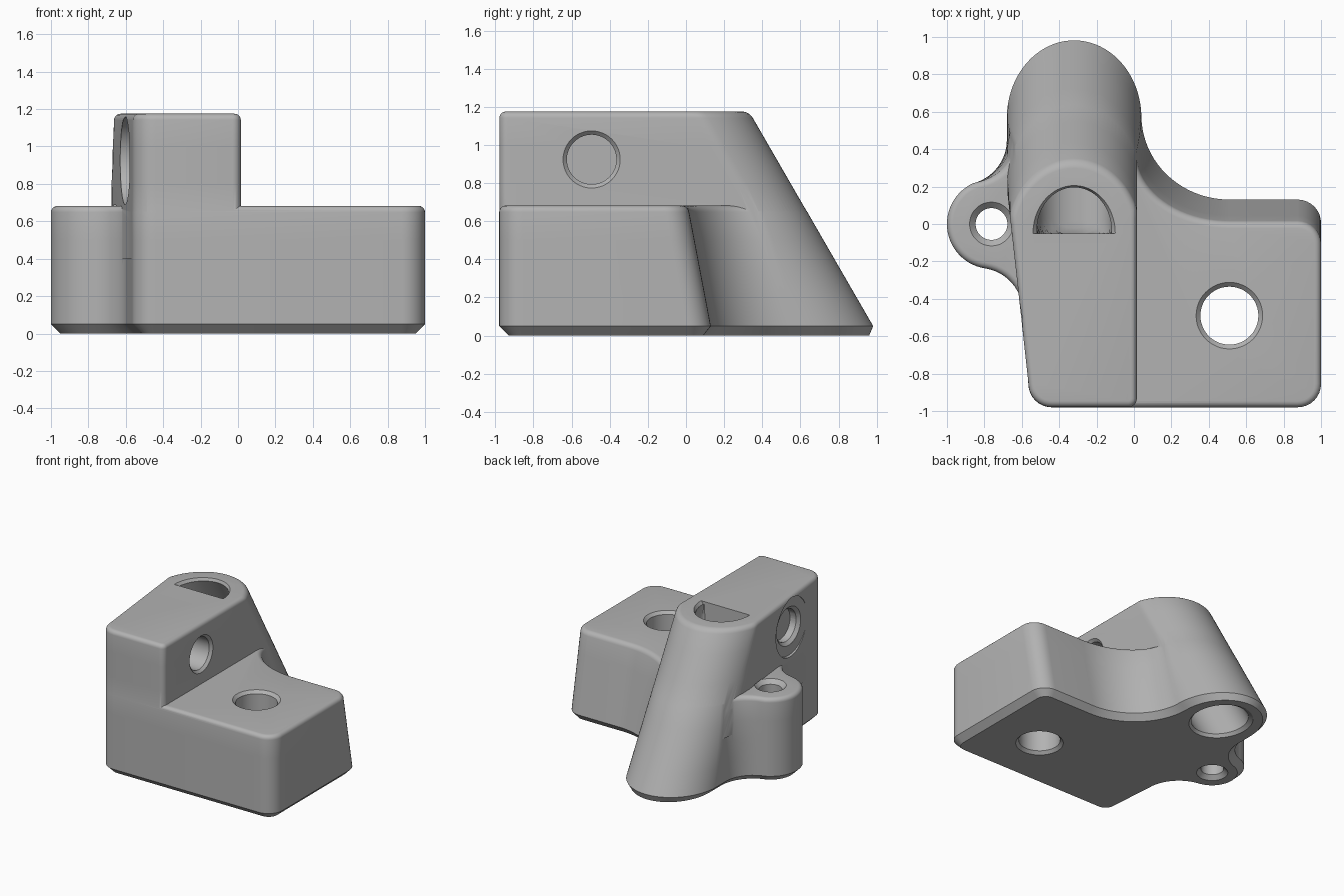
import bpy, bmesh, math
from math import sin, cos, radians
from mathutils import Matrix, Vector

if "Cube" in bpy.data.objects:
    bpy.data.objects.remove(bpy.data.objects["Cube"], do_unlink=True)

grey = bpy.data.materials.new("light_grey")
grey.use_nodes = True
grey.diffuse_color = (0.45, 0.45, 0.45, 1)
grey.node_tree.nodes["Principled BSDF"].inputs["Base Color"].default_value = (0.45, 0.45, 0.45, 1)

LOW, TOP, FRONT = 0.682, 1.175, -0.98
FILLET, CHAMFER, CORNER = 0.033, 0.05, 0.125
TILT = radians(30)
TUBE_X, TUBE_R = -0.32, 0.36


def arc(cx, cy, rx, ry, start, end, n):
    """Points of an elliptical arc, angles in degrees."""
    angles = [radians(start + (end - start) * i / n) for i in range(n + 1)]
    return [(cx + rx * cos(a), cy + ry * sin(a)) for a in angles]


def tube_y(z):
    return 0.595 - math.tan(TILT) * z


def tube_arc(z, start, end, n):
    return arc(TUBE_X, tube_y(z), TUBE_R, TUBE_R / cos(TILT), start, end, n)


def wall_x(y):
    """Slanted side wall of the tall block."""
    return -0.565 - 0.11 * (y + 0.86)


def front_left_corner():
    return arc(-0.44, FRONT + CORNER, CORNER, CORNER, 180, 270, 8)


def base_outline(z):
    t = z / LOW
    back = 0.14 - 0.19 * z
    pts = arc(1 - CORNER, FRONT + CORNER, CORNER, CORNER, 270, 360, 8)
    pts += arc(1 - CORNER, back - CORNER, CORNER, CORNER, 0, 90, 8)
    tube = tube_arc(z, 24 * t, 180 - 30 * t, 40)
    # Concave sweep from the low block into the tube
    ex, ey = tube[0]
    pts += arc(0.51, ey, 0.51 - ex, ey - back, 270, 180, 20)[:-1]
    pts += tube
    # Concave sweep, lug and second sweep
    dx, dy = tube[-1][0] + 0.68, min(0, tube[-1][1] - 0.45)
    sweep = arc(-0.92, 0.45, 0.24, 0.24, 0, -70.5, 12)
    first = 1 if abs(dx) + abs(dy) > 0.03 else 0
    for i, (x, y) in enumerate(sweep):
        w = 1 - i / 12
        if i == 0:
            y += 0.004
        pts.append((x + dx * w, y + dy * w - (0.006 if i == 0 and first else 0)))
    pts += arc(-0.76, 0, 0.24, 0.24, 109.5, 261.5, 28)[1:]
    pts += arc(-0.83, -0.47, 0.235, 0.235, 81.5, 0, 12)[1:]
    return pts + front_left_corner()


def tall_outline(z):
    pts = arc(-0.029, FRONT + 0.045, 0.045, 0.045, 270, 360, 6)
    pts += [(max(min(x, 0.016), wall_x(y)), y) for x, y in tube_arc(z, 0, 180, 48)]
    y = min(tube_y(z), 0.2) - 0.03
    return pts + [(wall_x(y), y)] + front_left_corner()


def inset(pts, d):
    """Move a counter-clockwise outline inwards by d."""
    clean, n = [], len(pts)
    for i in range(n):
        p = Vector(pts[i])
        a, b = p - Vector(pts[i - 1]), Vector(pts[(i + 1) % n]) - p
        a = a.normalized() if a.length > 1e-5 else b.normalized()
        b = b.normalized() if b.length > 1e-5 else a
        na, nb = Vector((-a.y, a.x)), Vector((-b.y, b.x))
        m = na + nb
        m = m.normalized() if m.length > 1e-5 else na
        clean.append(p + m * d / max(0.6, m.dot(na)))
    return [(p.x, p.y) for p in clean]


def loft(name, rings, matrix=None):
    """Skin a closed solid through rings of 3D points."""
    bm = bmesh.new()
    rows = [[bm.verts.new(p) for p in ring] for ring in rings]
    n = len(rows[0])
    for lo, hi in zip(rows, rows[1:]):
        for i in range(n):
            j = (i + 1) % n
            bm.faces.new((lo[i], lo[j], hi[j], hi[i]))
    bm.faces.new(rows[0][::-1])
    bm.faces.new(rows[-1])
    if matrix:
        bm.transform(matrix)
    bmesh.ops.remove_doubles(bm, verts=bm.verts, dist=1e-5)
    bmesh.ops.recalc_face_normals(bm, faces=bm.faces)
    mesh = bpy.data.meshes.new(name)
    bm.to_mesh(mesh)
    bm.free()
    mesh.materials.append(grey)
    obj = bpy.data.objects.new(name, mesh)
    bpy.context.collection.objects.link(obj)
    return obj


def block(name, outline, levels, top, shrink=0.0):
    """Solid with a rounded top edge; levels are (height, inset) pairs."""
    levels = list(levels)
    for i in range(6):
        a = radians(18 * i)
        levels.append((top - FILLET + FILLET * sin(a), FILLET * (1 - cos(a))))
    rings = [[(x, y, z) for x, y in inset(outline(z), d + shrink)] for z, d in levels]
    return loft(name, rings)


def bore(name, profile, matrix):
    """Turned cutter from (height, radius) pairs."""
    rings = [[(x, y, h) for x, y in arc(0, 0, r, r, 0, 352.5, 47)] for h, r in profile]
    return loft(name, rings, matrix)


def combine(target, other, operation):
    mod = target.modifiers.new(operation.lower(), "BOOLEAN")
    mod.operation, mod.solver, mod.object = operation, "EXACT", other
    bpy.context.view_layer.update()
    deps = bpy.context.evaluated_depsgraph_get()
    mesh = bpy.data.meshes.new_from_object(target.evaluated_get(deps))
    target.modifiers.clear()
    target.data = mesh
    bpy.data.objects.remove(other, do_unlink=True)


# Low body with lug, and tall block with leaning back
body = block("bracket_body", base_outline,
             [(0, CHAMFER), (CHAMFER, 0), (0.2, 0), (0.35, 0), (0.5, 0)], LOW)
tall = block("tall_block", tall_outline, [(0.4, 0), (0.6, 0), (0.8, 0), (1.0, 0)], TOP, 0.001)
combine(body, tall, "UNION")

# Upright holes through the low block and the lug
for name, x, y, r, rim in (("block_hole", 0.51, -0.49, 0.155, 0.178),
                           ("lug_hole", -0.762, 0, 0.085, 0.117)):
    c = rim - r
    profile = [(-0.01, rim + 0.01), (c, r), (LOW - c, r), (LOW + 0.005, rim + 0.005)]
    combine(body, bore(name, profile, Matrix.Translation((x, y, 0))), "DIFFERENCE")

# Cross hole with a wide spot face on the slanted wall
cross = Matrix.Translation((0, -0.495, 0.924)) @ Matrix.Rotation(radians(90), 4, "Y")
combine(body, bore("cross_hole", [(-0.8, 0.13), (-0.005, 0.13), (0.03, 0.165)], cross), "DIFFERENCE")
combine(body, bore("spot_face", [(-0.9, 0.235), (-0.58, 0.235), (-0.579, 0.155), (-0.555, 0.13),
                                 (-0.5, 0.13)], cross), "DIFFERENCE")

# Leaning tube hole, closed by a flat wall near the top
heights = [(-0.02, 0.245), (0.025, 0.2)] + [(0.1 + 0.07 * i, 0.2) for i in range(15)]
heights += [(TOP - 0.023, 0.2), (TOP, 0.22), (TOP + 0.02, 0.24)]
rings = []
for z, r in heights:
    cut = arc(TUBE_X, tube_y(z) + 0.035, r, r / cos(TILT), 0, 354, 59)
    rings.append([(x, max(y, -0.05), z) for x, y in cut])
combine(body, loft("tube_hole", rings), "DIFFERENCE")

# Smooth shading with crisp edges
bpy.ops.object.select_all(action="DESELECT")
body.select_set(True)
bpy.context.view_layer.objects.active = body
bpy.ops.object.shade_smooth_by_angle(angle=radians(28))
